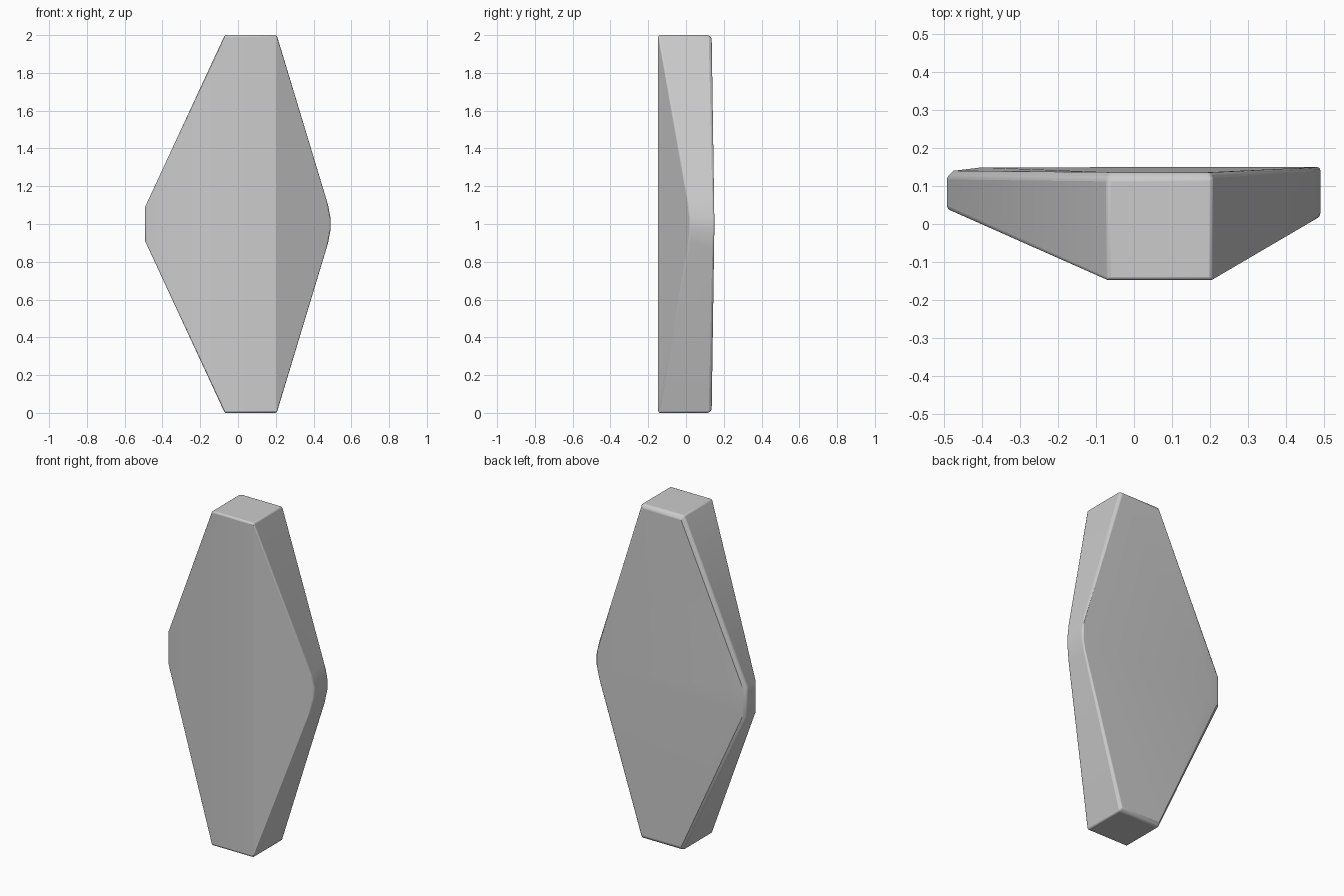
import bpy, bmesh, math

if "Cube" in bpy.data.objects:
    bpy.data.objects.remove(bpy.data.objects["Cube"])

# Upper-half corner points of the faceted slab (mirrored about z = 1)
corners = [
    # front ridge and top end
    (-.07, -.147, 2), (.205, -.147, 2),
    (-.07, .12, 2), (.205, .12, 2),
    (-.06, .136, 1.985), (.2, .136, 1.985),
    # left point with chamfered back edge
    (-.492, .04, 1.09), (-.492, .125, 1.09),
    (-.475, .14, 1.08), (-.40, .149, 1.05),
    # right point, rounded in outline and sharp at the back
    (.49, .02, 1.03), (.477, .0125, 1.1),
    (.49, .15, 1.03), (.477, .148, 1.1),
]

bm = bmesh.new()
for x, y, z in corners:
    bm.verts.new((x, y, z))
    bm.verts.new((x, y, 2 - z))
hull = bmesh.ops.convex_hull(bm, input=bm.verts[:])
loose = [v for v in bm.verts if not v.link_faces]
bmesh.ops.delete(bm, geom=loose, context='VERTS')
bmesh.ops.dissolve_limit(bm, angle_limit=math.radians(1.5),
                         verts=bm.verts[:], edges=bm.edges[:])
bmesh.ops.recalc_face_normals(bm, faces=bm.faces[:])

mesh = bpy.data.meshes.new("diamond_slab")
bm.to_mesh(mesh)
bm.free()
slab = bpy.data.objects.new("diamond_slab", mesh)
bpy.context.collection.objects.link(slab)

# Softened edges
bevel = slab.modifiers.new("soft_edges", 'BEVEL')
bevel.width = 0.012
bevel.segments = 3
bevel.limit_method = 'ANGLE'
bevel.angle_limit = math.radians(35)

bpy.context.view_layer.objects.active = slab
slab.select_set(True)
bpy.ops.object.shade_smooth_by_angle(angle=math.radians(30))
